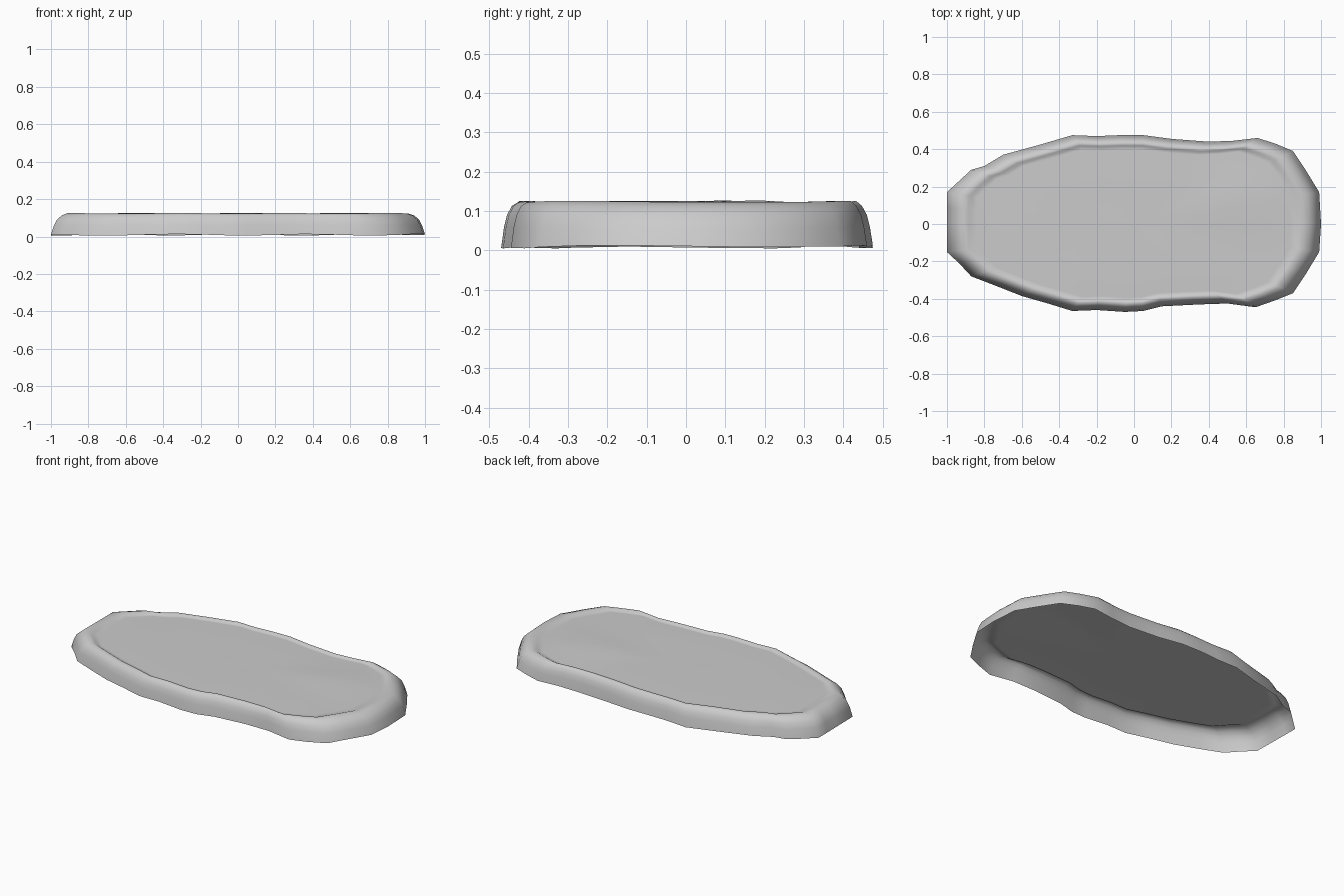
import bpy, bmesh, math

if "Cube" in bpy.data.objects:
    bpy.data.objects.remove(bpy.data.objects["Cube"])

# Irregular outline of the lower rim, counter-clockwise
outline = [
    (1, 0), (.99, .17), (.92, .285), (.85, .39), (.755, .43), (.66, .46), (.53, .445), (.40, .44),
    (.20, .455), (.05, .475), (-.08, .475), (-.20, .47), (-.33, .475), (-.50, .425),
    (-.70, .37), (-.80, .31), (-.87, .29), (-.935, .23), (-1, .17), (-1, .09), (-1, 0), (-1, -.15),
    (-.935, -.21), (-.87, -.28), (-.74, -.33), (-.60, -.385), (-.46, -.425), (-.33, -.465),
    (-.20, -.46), (-.05, -.47), (.05, -.465), (.15, -.44), (.35, -.43),
    (.50, -.425), (.65, -.445), (.75, -.41), (.85, -.37), (.92, -.265), (.99, -.15)]

# Wall profile: (scale of outline, height), then rings across the top
profile = [(1, .009), (.984, .06), (.968, .09), (.942, .113), (.91, .124),
           (.885, .122), (.868, .115), (.84, .115), (.7, .117), (.5, .117), (.3, .117), (.12, .117)]


def height(x, y, z, k):
    """Adds a gentle hand-shaped unevenness."""
    if k == 0:
        return z + .004 * math.sin(9 * x + 4 * y)
    if k < 4:
        return z
    bump = .014 * math.exp(-((x - .56) / .16) ** 2 - ((y - .12) / .13) ** 2)
    return z + .002 * math.sin(11 * x + 3 * y) + bump


# Open-bottomed slab with a raised rounded rim
bm = bmesh.new()
rings = []
for k, (s, z) in enumerate(profile):
    rings.append([bm.verts.new((x * s, y * s, height(x * s, y * s, z, k)))
                  for x, y in outline])
n = len(outline)
for a, b in zip(rings, rings[1:]):
    for i in range(n):
        j = (i + 1) % n
        bm.faces.new((a[i], a[j], b[j], b[i]))
center = bm.verts.new((0, 0, .117))
for i in range(n):
    bm.faces.new((rings[-1][i], rings[-1][(i + 1) % n], center))

mesh = bpy.data.meshes.new("slab")
bm.to_mesh(mesh)
bm.free()
slab = bpy.data.objects.new("slab", mesh)
bpy.context.collection.objects.link(slab)
bpy.context.view_layer.objects.active = slab
slab.select_set(True)
bpy.ops.object.shade_smooth_by_angle(angle=math.radians(50))
